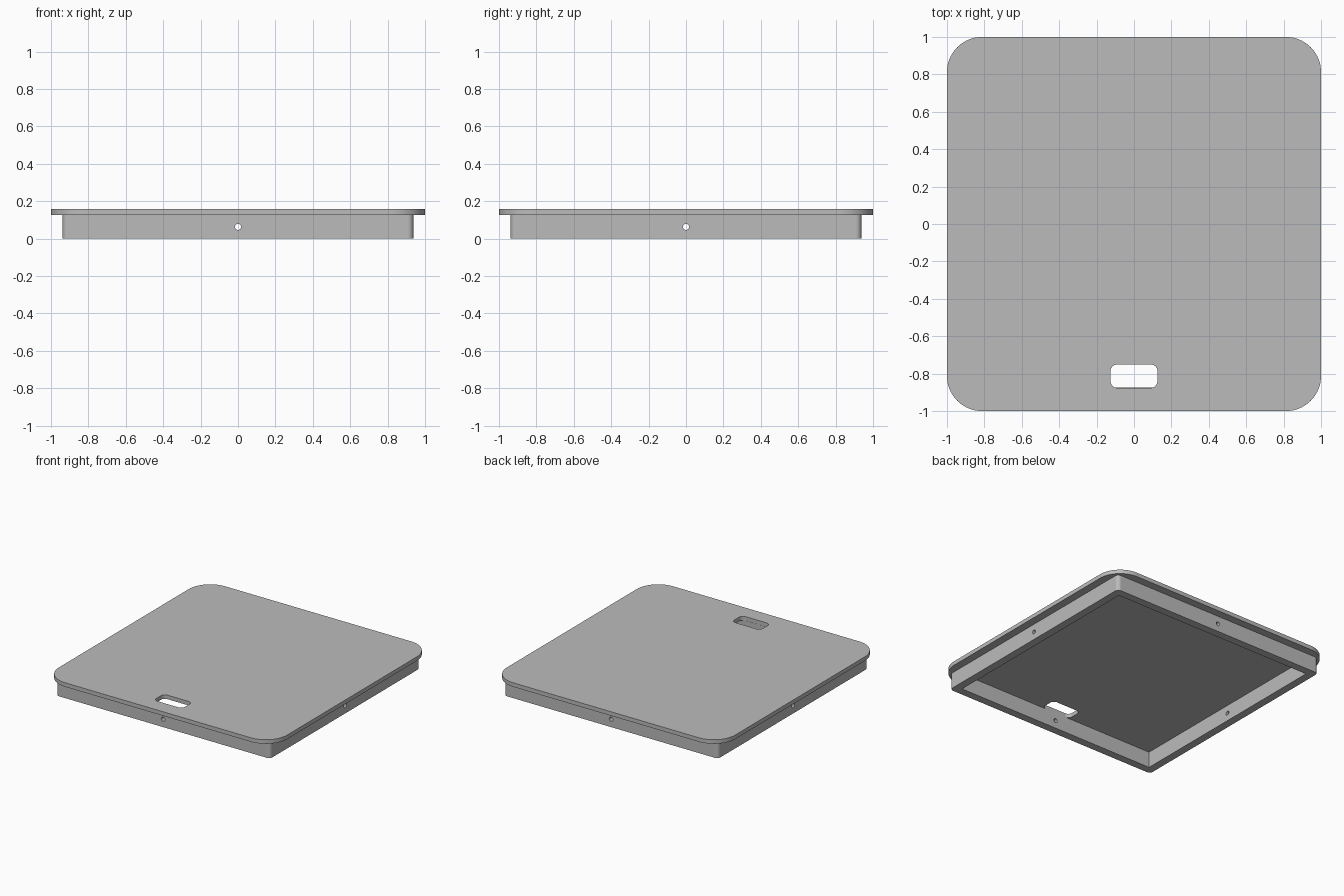
import bpy
import bmesh
from math import cos, sin, pi, radians
from mathutils import Matrix

default = bpy.data.objects.get("Cube")
if default:
    bpy.data.objects.remove(default, do_unlink=True)

# Main dimensions
PLATE_HALF, PLATE_RADIUS = 1.0, 0.1875
RIM_HALF, RIM_RADIUS, INNER_HALF = 0.9375, 0.03, 0.875
RIM_TOP, TOP = 0.125, 0.157
HOLE_RADIUS = 0.016

grey = bpy.data.materials.new("plain grey")
grey.use_nodes = True
colour = (0.5, 0.5, 0.5, 1)
grey.diffuse_color = colour
grey.node_tree.nodes["Principled BSDF"].inputs["Base Color"].default_value = colour


def add_object(name, bm):
    bmesh.ops.recalc_face_normals(bm, faces=bm.faces[:])
    mesh = bpy.data.meshes.new(name)
    bm.to_mesh(mesh)
    bm.free()
    mesh.materials.append(grey)
    obj = bpy.data.objects.new(name, mesh)
    bpy.context.collection.objects.link(obj)
    return obj


def rounded_block(name, half_x, half_y, radius, z0, z1, centre_y=0, segments=16):
    """Upright prism with a rounded rectangular outline."""
    bm = bmesh.new()
    outline = []
    for corner, (sx, sy) in enumerate([(1, 1), (-1, 1), (-1, -1), (1, -1)]):
        for i in range(segments + 1):
            a = (corner + i / segments) * pi / 2
            outline.append(bm.verts.new((sx * (half_x - radius) + radius * cos(a),
                                         centre_y + sy * (half_y - radius) + radius * sin(a), z0)))
    base = bm.faces.new(outline)
    side = bmesh.ops.extrude_face_region(bm, geom=[base])["geom"]
    bmesh.ops.translate(bm, vec=(0, 0, z1 - z0),
                        verts=[v for v in side if isinstance(v, bmesh.types.BMVert)])
    return add_object(name, bm)


def box(name, half, z0, z1):
    bm = bmesh.new()
    bmesh.ops.create_cube(bm, size=1, matrix=Matrix.Translation((0, 0, (z0 + z1) / 2))
                          @ Matrix.Diagonal((2 * half, 2 * half, z1 - z0, 1)))
    return add_object(name, bm)


def rod(name, axis):
    """Long thin cylinder through the whole frame along one axis."""
    bm = bmesh.new()
    bmesh.ops.create_cone(bm, cap_ends=True, segments=32, radius1=HOLE_RADIUS,
                          radius2=HOLE_RADIUS, depth=3,
                          matrix=Matrix.Translation((0, 0, RIM_TOP / 2))
                          @ Matrix.Rotation(pi / 2, 4, axis))
    return add_object(name, bm)


def cut(obj, cutter):
    cutter.hide_render = True
    mod = obj.modifiers.new("cut", "BOOLEAN")
    mod.operation, mod.solver, mod.object = "DIFFERENCE", "EXACT", cutter
    bpy.context.view_layer.objects.active = obj
    bpy.ops.object.modifier_apply(modifier=mod.name)
    bpy.data.objects.remove(cutter, do_unlink=True)


def smooth(obj):
    bpy.ops.object.select_all(action="DESELECT")
    obj.select_set(True)
    bpy.context.view_layer.objects.active = obj
    bpy.ops.object.shade_smooth_by_angle(angle=radians(30))
    weighted = obj.modifiers.new("even shading", "WEIGHTED_NORMAL")
    weighted.keep_sharp = True


# Lid plate with a finger slot near the front
plate = rounded_block("lid_plate", PLATE_HALF, PLATE_HALF, PLATE_RADIUS, RIM_TOP, TOP)
cut(plate, rounded_block("slot_cutter", 0.125, 0.0625, 0.035, 0, 0.3, centre_y=-0.8135))

# Open frame under the plate, square inside, with a hole in each side
rim = rounded_block("lower_rim", RIM_HALF, RIM_HALF, RIM_RADIUS, 0, RIM_TOP, segments=8)
cut(rim, box("cavity_cutter", INNER_HALF, -0.1, 0.3))
for axis in "XY":
    cut(rim, rod("hole_cutter", axis))

for part in (plate, rim):
    smooth(part)
